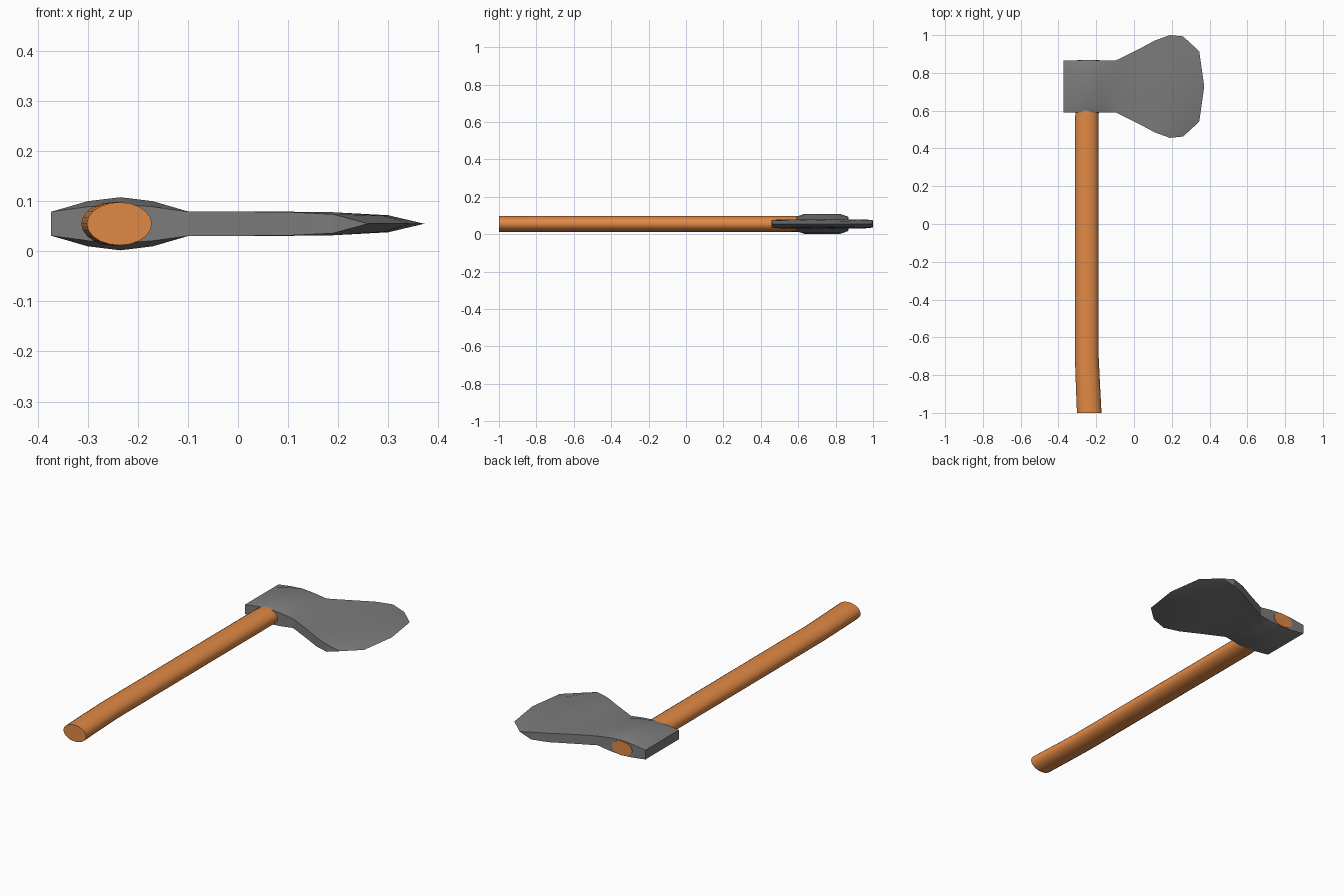
import bpy, bmesh, math

if "Cube" in bpy.data.objects:
    bpy.data.objects.remove(bpy.data.objects["Cube"])

ZC = 0.055   # mid plane height
YC = 0.728   # head centre line


def finish(name, bm, angle):
    bmesh.ops.remove_doubles(bm, verts=bm.verts[:], dist=0.0005)
    bmesh.ops.recalc_face_normals(bm, faces=bm.faces[:])
    mesh = bpy.data.meshes.new(name)
    bm.to_mesh(mesh)
    bm.free()
    ob = bpy.data.objects.new(name, mesh)
    bpy.context.collection.objects.link(ob)
    bpy.ops.object.select_all(action='DESELECT')
    ob.select_set(True)
    bpy.context.view_layer.objects.active = ob
    bpy.ops.object.shade_smooth_by_angle(angle=math.radians(angle))
    return ob


# Axe head stations: (x, y, half thickness) for outer, inner and centre rows
def station(x, w, t_edge, t_mid):
    return [(x, w, t_edge), (x, w * 0.71, t_mid), (x, 0, t_mid)]


stations = [
    station(-0.373, 0.137, 0.024, 0.024),
    station(-0.300, 0.137, 0.034, 0.045),
    station(-0.235, 0.137, 0.039, 0.053),
    station(-0.170, 0.137, 0.034, 0.045),
    station(-0.098, 0.137, 0.024, 0.024),
    station(0.03, 0.20, 0.024, 0.024),
    station(0.11, 0.243, 0.023, 0.024),
    station(0.19, 0.272, 0.019, 0.023),
    [(0.26, 0.265, 0), (0.29, 0.14, 0.016), (0.30, 0, 0.017)],
    [(0.26, 0.265, 0), (0.345, 0.187, 0), (0.372, 0, 0)],
]

bm = bmesh.new()
rings = []
for outer, inner, centre in stations:
    half = [outer, inner, centre]
    row = [(x, -y, t) for x, y, t in half] + [(x, y, t) for x, y, t in half[1::-1]]
    top = [bm.verts.new((x, YC + y, ZC + t)) for x, y, t in row]
    low = [bm.verts.new((x, YC + y, ZC - t)) for x, y, t in row]
    rings.append(top + low[::-1])
n = 10
for a, b in zip(rings, rings[1:]):
    for i in range(n):
        j = (i + 1) % n
        bm.faces.new((a[i], a[j], b[j], b[i]))
bm.faces.new(rings[0])
head = finish("axe_head", bm, 18)

# Handle: elliptical sections (y, centre x, radius x, radius z)
sections = [
    (-1.0, -0.237, 0.065, 0.043),
    (-0.85, -0.244, 0.064, 0.043),
    (-0.70, -0.250, 0.063, 0.043),
    (0.55, -0.250, 0.063, 0.043),
    (0.64, -0.246, 0.060, 0.041),
    (0.868, -0.240, 0.058, 0.036),
]
SIDES = 20
bm = bmesh.new()
rings = []
for y, cx, rx, rz in sections:
    angles = [2 * math.pi * k / SIDES for k in range(SIDES)]
    rings.append([bm.verts.new((cx + rx * math.cos(a), y, ZC + rz * math.sin(a))) for a in angles])
for a, b in zip(rings, rings[1:]):
    for i in range(SIDES):
        j = (i + 1) % SIDES
        bm.faces.new((a[i], a[j], b[j], b[i]))
bm.faces.new(rings[0])
bm.faces.new(rings[-1])
handle = finish("handle", bm, 40)

wood = bpy.data.materials.new("wood")
wood.diffuse_color = (0.75, 0.25, 0.06, 1)
wood.use_nodes = True
wood.node_tree.nodes["Principled BSDF"].inputs["Base Color"].default_value = wood.diffuse_color
handle.data.materials.append(wood)
steel = bpy.data.materials.new("steel")
steel.diffuse_color = (0.2, 0.2, 0.2, 1)
steel.use_nodes = True
steel.node_tree.nodes["Principled BSDF"].inputs["Base Color"].default_value = steel.diffuse_color
head.data.materials.append(steel)
